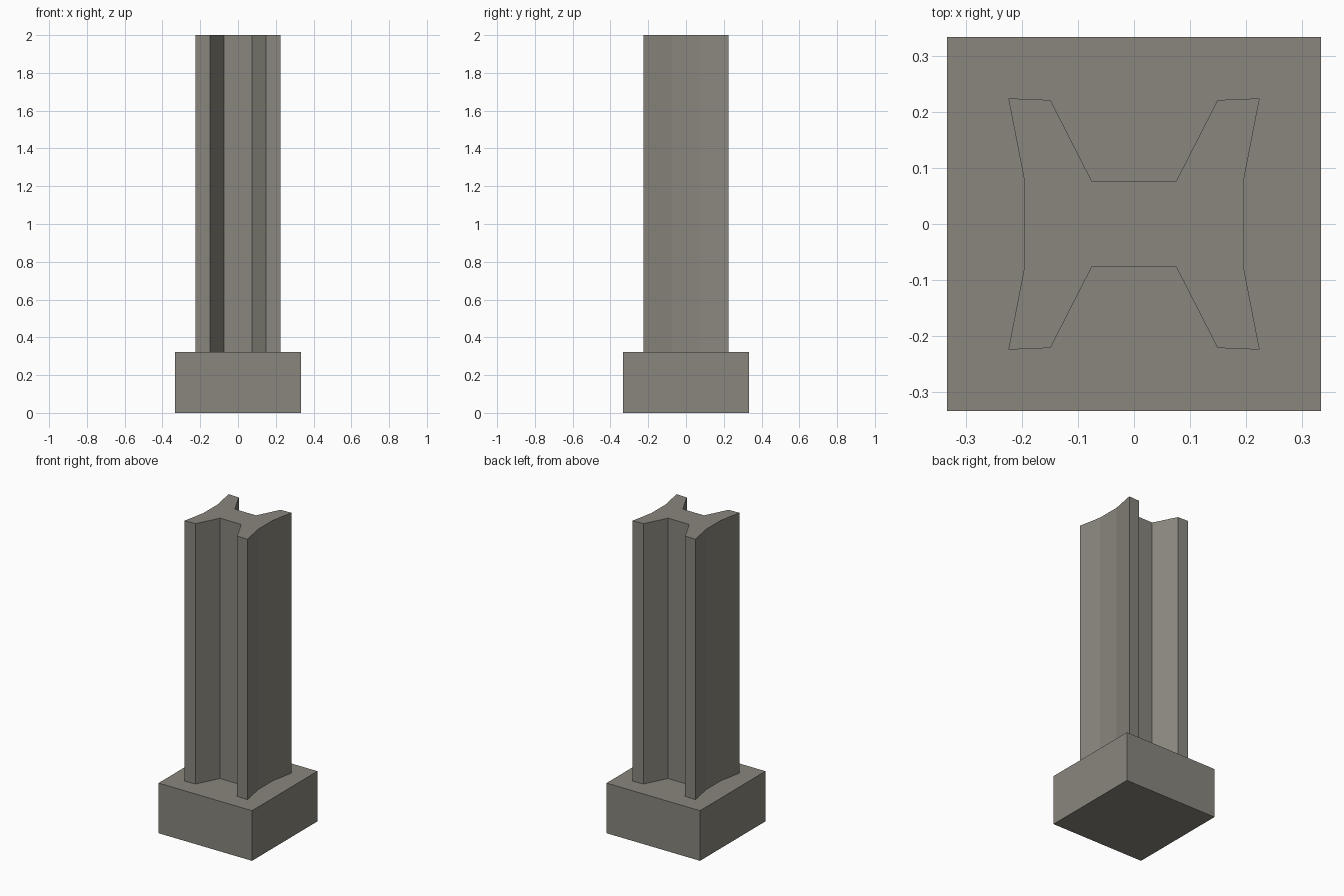
import bpy, bmesh

if "Cube" in bpy.data.objects:
    bpy.data.objects.remove(bpy.data.objects["Cube"])

stone = bpy.data.materials.new("grey_stone")
stone.diffuse_color = (0.25, 0.24, 0.205, 1)
stone.use_nodes = True
stone.node_tree.nodes["Principled BSDF"].inputs["Base Color"].default_value = stone.diffuse_color


def extrude(name, outline, z0, z1):
    """Extrude a flat outline straight up into a solid."""
    bm = bmesh.new()
    face = bm.faces.new([bm.verts.new((x, y, z0)) for x, y in outline])
    new = bmesh.ops.extrude_face_region(bm, geom=[face], use_keep_orig=True)["geom"]
    for v in new:
        if isinstance(v, bmesh.types.BMVert):
            v.co.z = z1
    bmesh.ops.recalc_face_normals(bm, faces=bm.faces[:])
    mesh = bpy.data.meshes.new(name)
    bm.to_mesh(mesh)
    bm.free()
    mesh.materials.append(stone)
    obj = bpy.data.objects.new(name, mesh)
    bpy.context.collection.objects.link(obj)
    return obj


# Square plinth
B = 0.333
extrude("plinth", [(-B, -B), (B, -B), (B, B), (-B, B)], 0, 0.323)

# Flared H-section column: one quarter mirrored around both axes
quarter = [(0.195, 0.075), (0.224, 0.224), (0.149, 0.221), (0.075, 0.076)]
half = quarter + [(-x, y) for x, y in reversed(quarter)]
outline = half + [(x, -y) for x, y in reversed(half)]
extrude("column", outline, 0.323, 2.0)
